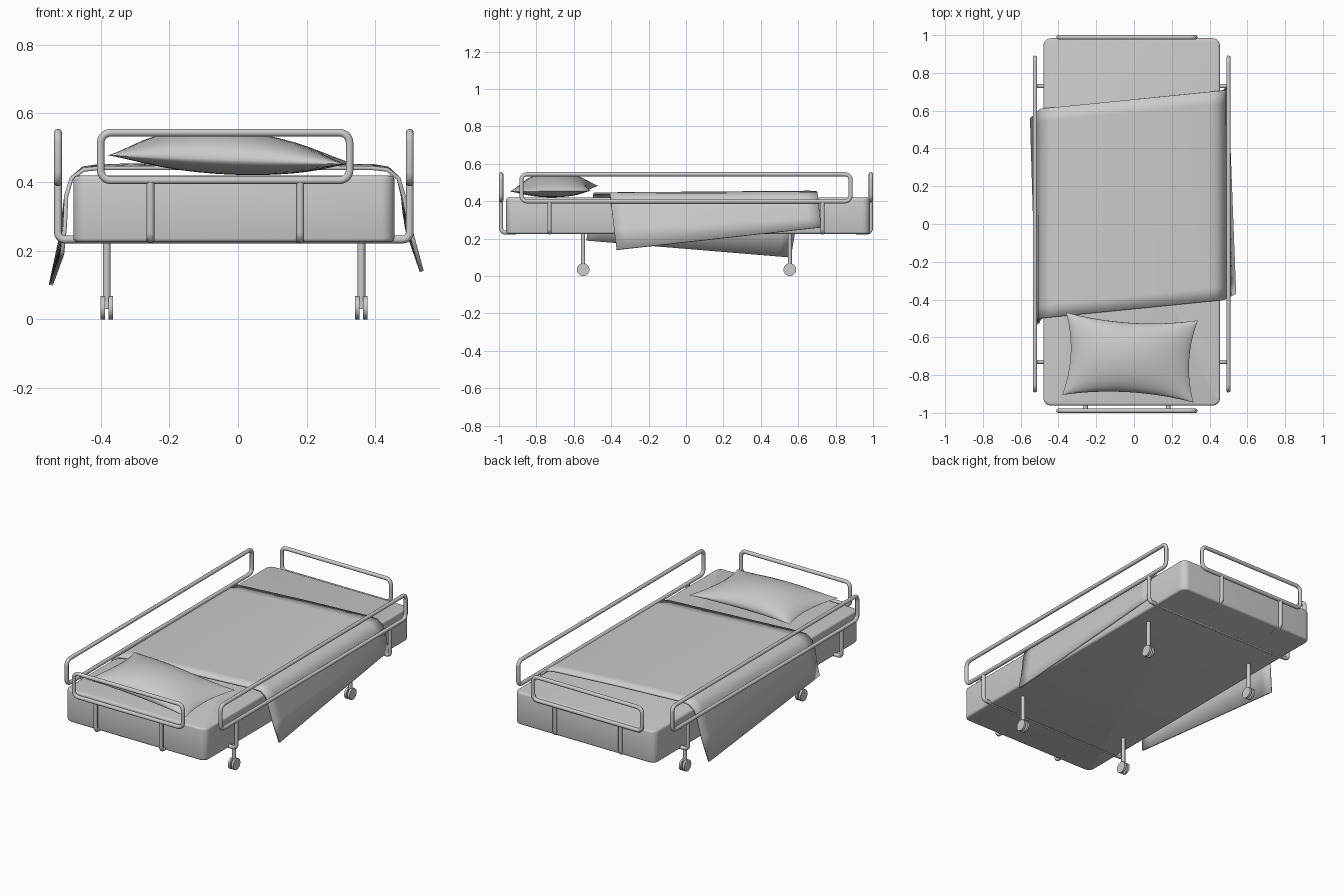
import bpy, bmesh, math
from mathutils import Vector

cube = bpy.data.objects.get("Cube")
if cube:
    bpy.data.objects.remove(cube, do_unlink=True)

grey = bpy.data.materials.new("plain grey")
grey.use_nodes = True
COLOUR = (0.6, 0.6, 0.6, 1)
grey.diffuse_color = COLOUR
grey.node_tree.nodes["Principled BSDF"].inputs["Base Color"].default_value = COLOUR

CX = -0.012      # centre line of the frame
TUBE = 0.0115    # tube radius


def select_only(ob):
    bpy.ops.object.select_all(action='DESELECT')
    ob.select_set(True)
    bpy.context.view_layer.objects.active = ob


def smooth(ob, degrees=35):
    select_only(ob)
    bpy.ops.object.shade_smooth_by_angle(angle=math.radians(degrees))


def add_mesh(name, bm, degrees=35):
    bmesh.ops.recalc_face_normals(bm, faces=bm.faces)
    mesh = bpy.data.meshes.new(name)
    bm.to_mesh(mesh)
    bm.free()
    ob = bpy.data.objects.new(name, mesh)
    bpy.context.collection.objects.link(ob)
    mesh.materials.append(grey)
    smooth(ob, degrees)
    return ob


def round_corner(a, b, c, radius, steps=5):
    """Points that replace corner b by a smooth bend."""
    p, q = b + (a - b).normalized() * radius, b + (c - b).normalized() * radius
    centre = p + q - b
    return [centre + (p - centre) * math.cos(t) + (q - centre) * math.sin(t)
            for t in (math.pi / 2 * i / steps for i in range(steps + 1))]


def tube(name, points, bend=0.03, closed=False, radius=TUBE):
    pts = [Vector(p) for p in points]
    n = len(pts)
    path = []
    for i, p in enumerate(pts):
        if closed or 0 < i < n - 1:
            path += round_corner(pts[i - 1], p, pts[(i + 1) % n], bend)
        else:
            path.append(p)
    curve = bpy.data.curves.new(name, 'CURVE')
    curve.dimensions = '3D'
    curve.bevel_depth = radius
    curve.bevel_resolution = 3
    curve.use_fill_caps = True
    spline = curve.splines.new('POLY')
    spline.points.add(len(path) - 1)
    for sp, p in zip(spline.points, path):
        sp.co = (*p, 1)
    spline.use_cyclic_u = closed
    curve.materials.append(grey)
    ob = bpy.data.objects.new(name, curve)
    bpy.context.collection.objects.link(ob)
    select_only(ob)
    bpy.ops.object.convert(target='MESH')
    smooth(bpy.context.object, 50)


# Mattress: box with rounded upright corners and softened top and bottom edges
bm = bmesh.new()
bmesh.ops.create_cube(bm, size=1)
for v in bm.verts:
    v.co = (CX + v.co.x * 0.935, 0.011 + v.co.y * 1.945, 0.322 + v.co.z * 0.194)
upright = [e for e in bm.edges if abs(e.verts[0].co.z - e.verts[1].co.z) > 0.1]
bmesh.ops.bevel(bm, geom=upright, offset=0.04, segments=6, profile=0.5, affect='EDGES')
rims = [e for e in bm.edges if abs(e.verts[0].co.z - e.verts[1].co.z) < 0.01]
bmesh.ops.bevel(bm, geom=rims, offset=0.012, segments=3, profile=0.5, affect='EDGES')
add_mesh("mattress", bm, 40)

# Side rails, and cross bars that turn up to carry them
LOW, HIGH, BASE = 0.399, 0.544, 0.233
for side, label in ((1, "left"), (-1, "right")):
    x = CX + side * 0.512
    tube(label + "_rail", [(x, -0.88, LOW), (x, 0.88, LOW), (x, 0.88, HIGH), (x, -0.88, HIGH)], closed=True)
for y, label in ((-0.73, "front"), (0.73, "back")):
    tube(label + "_cross_bar", [(CX - 0.512, y, LOW), (CX - 0.512, y, BASE),
                                (CX + 0.512, y, BASE), (CX + 0.512, y, LOW)], bend=0.02)

# End rails, each on two posts hooked under the mattress
for end, label in ((-1, "front"), (1, "back")):
    y = end * (1 - TUBE)
    x0, x1 = -0.4, 0.325
    tube(label + "_end_rail", [(x0, y, LOW + 0.006), (x1, y, LOW + 0.006), (x1, y, HIGH), (x0, y, HIGH)], closed=True)
    for i, x in enumerate((-0.255, 0.181)):
        tube(f"{label}_end_post_{i + 1}", [(x, y, LOW), (x, y, BASE), (x, end * 0.91, BASE)], bend=0.02)

# Legs with twin-disc castors
for x, sx in ((-0.382, "right"), (0.359, "left")):
    for y, sy in ((-0.55, "front"), (0.555, "back")):
        tube(f"{sy}_{sx}_leg", [(x, y, 0.03), (x, y, 0.24)])
        for k in (-1, 1):
            bpy.ops.mesh.primitive_cylinder_add(vertices=24, radius=0.034, depth=0.013,
                                                location=(x + k * 0.0115, y, 0.034),
                                                rotation=(0, math.pi / 2, 0))
            wheel = bpy.context.object
            wheel.name = f"{sy}_{sx}_castor_{'outer' if k * x > 0 else 'inner'}"
            wheel.data.materials.append(grey)
            smooth(wheel)

# Blanket: section (x, z) at the front end and at the back end, lofted askew
FRONT = [(-0.512, 0.19), (-0.504, 0.27), (-0.5, 0.36), (-0.485, 0.41), (-0.45, 0.436), (-0.4, 0.441), (0, 0.441),
         (0.39, 0.441), (0.435, 0.436), (0.468, 0.41), (0.482, 0.36), (0.505, 0.25), (0.535, 0.14)]
BACK = [(-0.545, 0.1), (-0.515, 0.24), (-0.5, 0.36), (-0.485, 0.41), (-0.45, 0.44), (-0.4, 0.447), (0, 0.45),
        (0.39, 0.447), (0.435, 0.44), (0.468, 0.41), (0.48, 0.36), (0.485, 0.31), (0.493, 0.26)]
bm = bmesh.new()
ROWS = 16
grid = []
for r in range(ROWS + 1):
    t = r / ROWS
    row = []
    for (xa, za), (xb, zb) in zip(FRONT, BACK):
        x, z = xa + (xb - xa) * t, za + (zb - za) * t
        skew = 0.1 * (x + 0.5)
        hang = max(0, 0.4 - z) * (0.1 if x > 0 else -0.15)
        y = -0.5 + skew + hang + t * 1.11
        row.append(bm.verts.new((x, y, z)))
    grid.append(row)
for a, b in zip(grid, grid[1:]):
    for i in range(len(a) - 1):
        bm.faces.new((a[i], a[i + 1], b[i + 1], b[i]))
blanket = add_mesh("blanket", bm, 60)
solid = blanket.modifiers.new("thickness", 'SOLIDIFY')
solid.thickness = 0.012
solid.offset = 0

# Pillow: puffed cushion with pinched corners, thickest in the middle
CORNERS = [Vector(c) for c in ((-0.38, -0.905, 0.478), (0.315, -0.945, 0.452),
                               (0.338, -0.51, 0.455), (-0.36, -0.468, 0.482))]
bm = bmesh.new()
N = 20
for side in (1, -1):
    grid = []
    for j in range(N + 1):
        row = []
        for i in range(N + 1):
            u, v = (-math.cos(math.pi * k / N) for k in (i, j))
            a, b = (u + 1) / 2, (v + 1) / 2
            p = CORNERS[0].lerp(CORNERS[1], a).lerp(CORNERS[3].lerp(CORNERS[2], a), b)
            p.x -= u * 0.035 * (1 - v * v)
            p.y -= v * 0.035 * (1 - u * u)
            puff = max(0, 1 - u * u) ** 0.7 * max(0, 1 - v * v) ** 0.5
            p.z += side * puff * (0.084 - 0.012 * u if side > 0 else 0.045)
            row.append(bm.verts.new(p))
        grid.append(row)
    for a, b in zip(grid, grid[1:]):
        for i in range(N):
            bm.faces.new((a[i], a[i + 1], b[i + 1], b[i]))
bmesh.ops.remove_doubles(bm, verts=bm.verts, dist=0.0005)
add_mesh("pillow", bm, 60)
